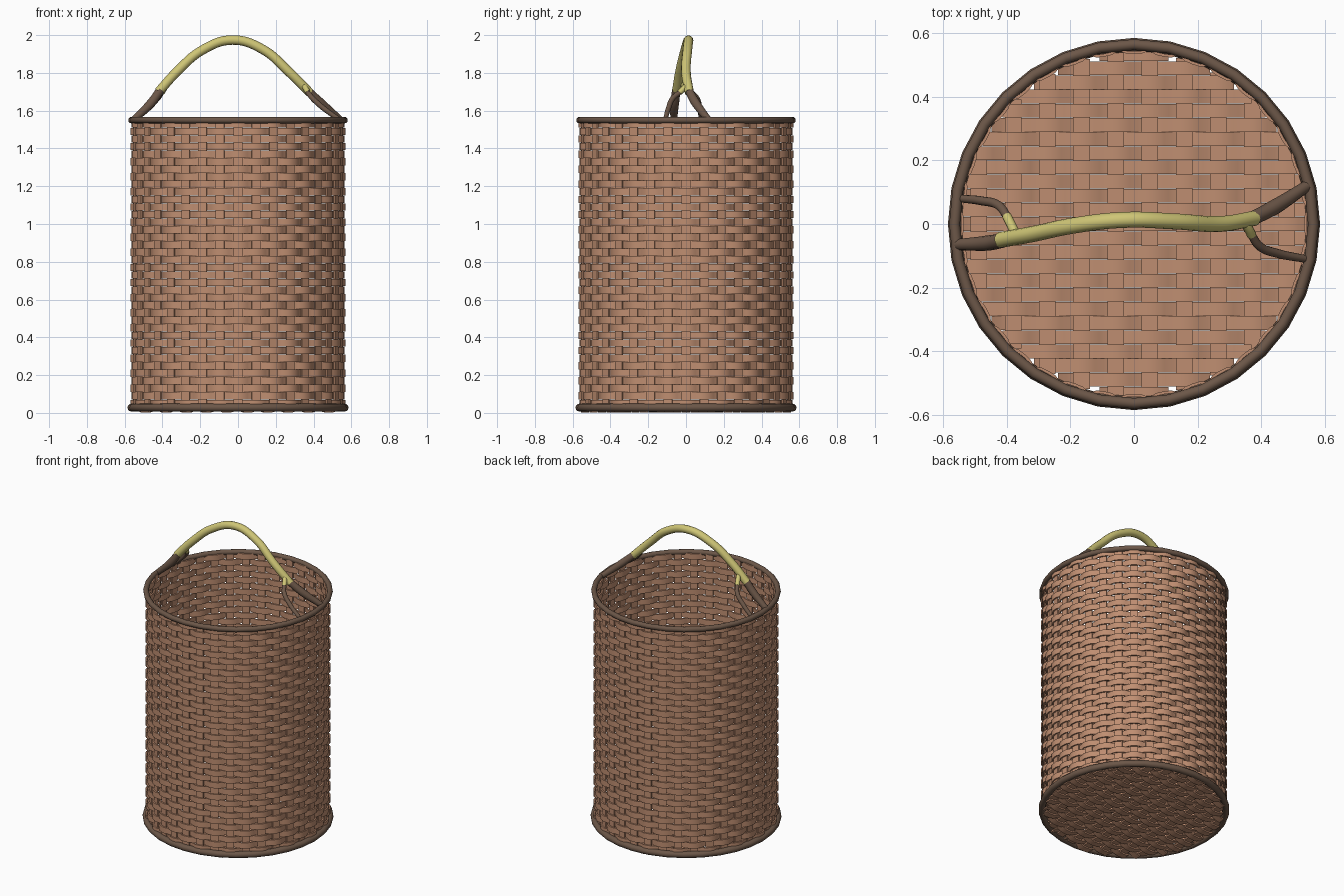
import bpy, bmesh
from math import pi, cos, sin, sqrt

if "Cube" in bpy.data.objects:
    bpy.data.objects.remove(bpy.data.objects["Cube"])


def material(name, rgb):
    m = bpy.data.materials.new(name)
    m.diffuse_color = (*rgb, 1)
    m.use_nodes = True
    m.node_tree.nodes["Principled BSDF"].inputs["Base Color"].default_value = m.diffuse_color
    return m


CANE = material("cane", (0.52, 0.27, 0.165))
DARK = material("dark_wood", (0.15, 0.095, 0.065))
YELLOW = material("yellow_grip", (0.62, 0.56, 0.18))


def finish(bm, name, mat, smooth=40):
    bmesh.ops.recalc_face_normals(bm, faces=bm.faces)
    me = bpy.data.meshes.new(name)
    bm.to_mesh(me)
    bm.free()
    me.materials.append(mat)
    ob = bpy.data.objects.new(name, me)
    bpy.context.collection.objects.link(ob)
    bpy.ops.object.select_all(action='DESELECT')
    ob.select_set(True)
    bpy.context.view_layer.objects.active = ob
    bpy.ops.object.shade_smooth_by_angle(angle=smooth * pi / 180)
    return ob


def strip(bm, sections, closed=False):
    """Skin a list of equal-length point rings."""
    rings = [[bm.verts.new(p) for p in s] for s in sections]
    n, k = len(rings), len(rings[0])
    for i in range(n if closed else n - 1):
        a, b = rings[i], rings[(i + 1) % n]
        for j in range(k):
            bm.faces.new((a[j], a[(j + 1) % k], b[(j + 1) % k], b[j]))
    if not closed:
        bm.faces.new(rings[0])
        bm.faces.new(rings[-1])


def wave(t):
    # flattened sine, so strips lie flat over each stake
    return max(-1, min(1, 1.25 * cos(t)))


# Wall weavers: horizontal bands weaving in and out of the stakes
STAKES, ROWS, R = 36, 38, 0.552
Z0, Z1 = 0.03, 1.55
pitch = (Z1 - Z0) / ROWS
AMP, T = 0.013, 0.0045
bm = bmesh.new()
for k in range(ROWS):
    z, h = Z0 + (k + 0.5) * pitch, pitch * 0.485
    secs = []
    for i in range(STAKES * 4):
        a = 2 * pi * i / (STAKES * 4)
        r = R + AMP * wave(STAKES / 2 * a + k * pi)
        secs.append([((r + dr) * cos(a), (r + dr) * sin(a), z + dz)
                     for dr, dz in ((-T, -h), (T, -h), (T, h), (-T, h))])
    strip(bm, secs, True)
finish(bm, "wall_weavers", CANE)

# Wall stakes: upright flat canes
bm = bmesh.new()
for i in range(STAKES):
    a, w = 2 * pi * i / STAKES, 0.024
    c, s = cos(a), sin(a)
    secs = [[((R + dr) * c - dt * s, (R + dr) * s + dt * c, z)
             for dr, dt in ((-T, -w), (T, -w), (T, w), (-T, w))]
            for z in (Z0 - 0.01, Z1)]
    strip(bm, secs)
finish(bm, "wall_stakes", CANE)

# Floor: plain weave trimmed to the round base
RF, FZ, FP, FS = 0.545, 0.019, 0.0445, 0.1075
bm = bmesh.new()
for k in range(-12, 13):
    y, h = k * FP, FP * 0.485
    half = sqrt(max(RF ** 2 - y ** 2, 0.01))
    n = max(8, int(2 * half / FS * 4))
    secs = []
    for i in range(n + 1):
        x = -half + 2 * half * i / n
        z = FZ + 0.013 * wave(pi * (x - 0.05) / FS + k * pi)
        secs.append([(x, y + dy, z + dz)
                     for dy, dz in ((-h, -T), (h, -T), (h, T), (-h, T))])
    strip(bm, secs)
finish(bm, "floor_weavers", CANE)

bm = bmesh.new()
for k in range(-5, 5):
    x, w = 0.05 + k * FS, 0.026
    half = sqrt(max(RF ** 2 - x ** 2, 0.01))
    strip(bm, [[(x + dx, y, FZ + dz)
                for dx, dz in ((-w, -T), (w, -T), (w, T), (-w, T))]
               for y in (-half, half)])
finish(bm, "floor_stakes", CANE)


# Rims
def rim(name, z, radius, minor):
    bm = bmesh.new()
    secs = []
    for i in range(32):
        a = 2 * pi * i / 32
        secs.append([((radius + minor * cos(b)) * cos(a),
                      (radius + minor * cos(b)) * sin(a), z + minor * sin(b))
                     for b in (2 * pi * j / 12 for j in range(12))])
    strip(bm, secs, True)
    finish(bm, name, DARK, 60)


rim("top_rim", 1.55, 0.564, 0.017)
rim("bottom_rim", 0.028, 0.564, 0.021)


# Handle tubes
def tube(name, pts, mat):
    """pts: (x, y, z, radius) along a smooth curve."""
    cu = bpy.data.curves.new(name, 'CURVE')
    cu.dimensions = '3D'
    cu.bevel_depth = 1
    cu.bevel_resolution = 4
    cu.resolution_u = 8
    cu.use_fill_caps = True
    sp = cu.splines.new('BEZIER')
    sp.bezier_points.add(len(pts) - 1)
    for bp, (x, y, z, r) in zip(sp.bezier_points, pts):
        bp.co, bp.radius = (x, y, z), r
        bp.handle_left_type = bp.handle_right_type = 'AUTO'
    cu.materials.append(mat)
    ob = bpy.data.objects.new(name, cu)
    bpy.context.collection.objects.link(ob)
    bpy.ops.object.select_all(action='DESELECT')
    ob.select_set(True)
    bpy.context.view_layer.objects.active = ob
    bpy.ops.object.convert(target='MESH')
    bpy.ops.object.shade_smooth_by_angle(angle=pi / 3)


tube("handle_grip", [(-0.42, -0.05, 1.70, 0.025), (-0.32, -0.032, 1.81, 0.025),
                     (-0.19, -0.005, 1.92, 0.025), (-0.03, 0.013, 1.974, 0.025),
                     (0.13, 0.008, 1.925, 0.025), (0.27, 0.0, 1.805, 0.025),
                     (0.38, 0.018, 1.695, 0.024)], YELLOW)
tube("handle_left_root", [(-0.41, -0.051, 1.71, 0.023), (-0.46, -0.06, 1.64, 0.024),
                          (-0.555, -0.065, 1.55, 0.018)], DARK)
tube("handle_right_root", [(0.37, 0.016, 1.705, 0.022), (0.44, 0.052, 1.64, 0.024),
                           (0.545, 0.12, 1.55, 0.018)], DARK)
tube("left_fork_tip", [(-0.37, -0.035, 1.75, 0.014), (-0.385, -0.005, 1.725, 0.015),
                       (-0.40, 0.025, 1.70, 0.015)], YELLOW)
tube("left_fork_root", [(-0.398, 0.022, 1.703, 0.013), (-0.425, 0.058, 1.665, 0.014),
                        (-0.48, 0.073, 1.61, 0.014), (-0.545, 0.08, 1.55, 0.012)], DARK)
tube("right_fork_tip", [(0.345, 0.005, 1.735, 0.014), (0.36, -0.015, 1.715, 0.015),
                        (0.37, -0.035, 1.695, 0.015)], YELLOW)
tube("right_fork_root", [(0.368, -0.032, 1.698, 0.013), (0.395, -0.07, 1.665, 0.014),
                         (0.45, -0.092, 1.615, 0.014), (0.54, -0.11, 1.55, 0.012)], DARK)
